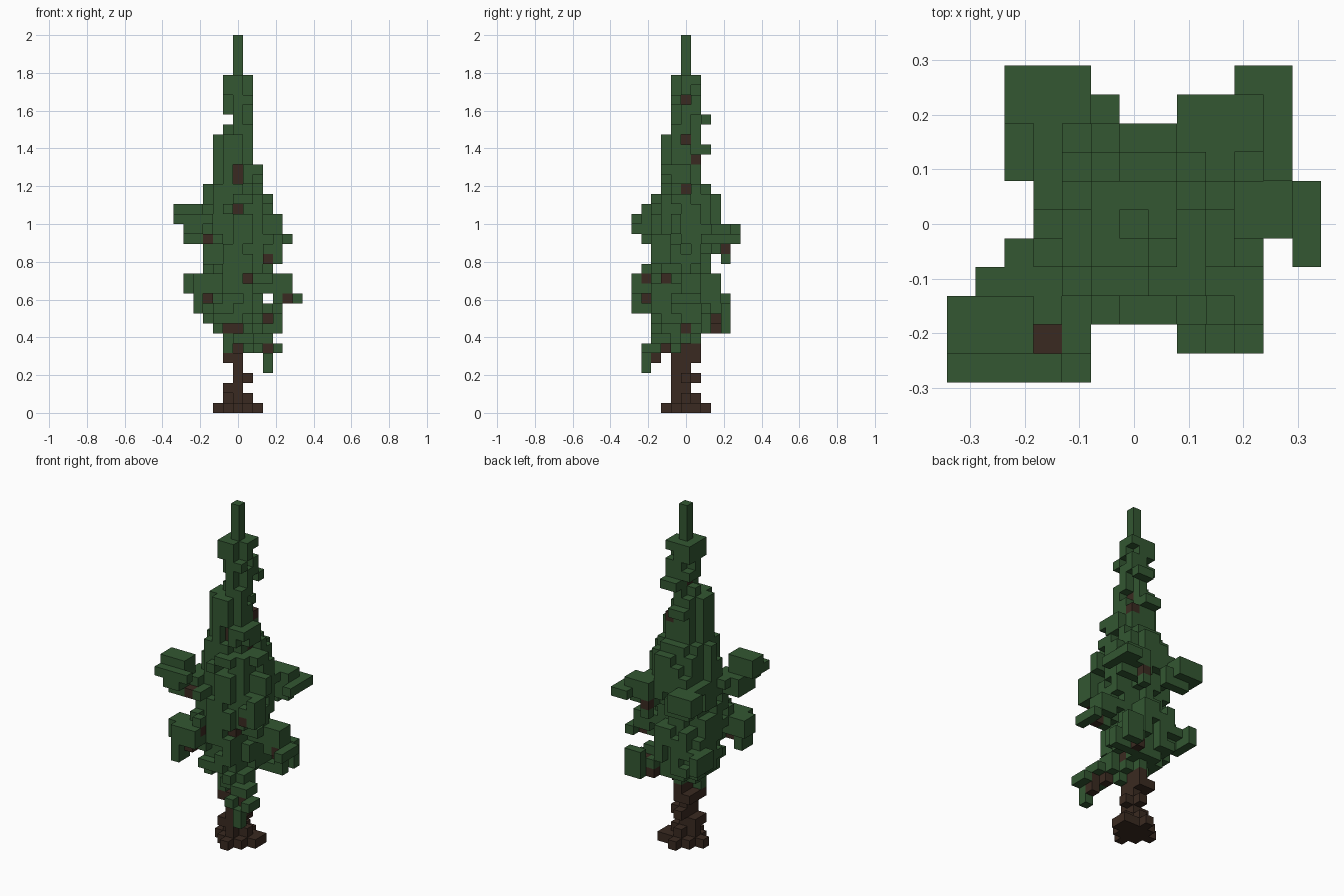
import bpy, bmesh, random
from itertools import product
from mathutils import Vector

cube = bpy.data.objects.get("Cube")
if cube:
    bpy.data.objects.remove(cube, do_unlink=True)

random.seed(4)
UNIT = 2 / 38  # edge of one block


def material(name, rgb):
    m = bpy.data.materials.new(name)
    m.use_nodes = True
    m.diffuse_color = (*rgb, 1)
    m.node_tree.nodes["Principled BSDF"].inputs["Base Color"].default_value = (*rgb, 1)
    return m


def box(i0, i1, j0, j1, k0, k1):
    """All block positions between the given limits."""
    return set(product(range(i0, i1 + 1), range(j0, j1 + 1), range(k0, k1 + 1)))


def tower(base, tiers, rim):
    """Stack of elliptical layers; each tier is (layers, width, depth).
    Blocks on the rim are kept with the given chance."""
    cells, k = set(), base
    for layers, width, depth in tiers:
        columns = list(product(range(-(width // 2), (width + 1) // 2),
                               range(-(depth // 2), (depth + 1) // 2)))
        shift_x, shift_y = (1 - width % 2) / 2, (1 - depth % 2) / 2
        for _ in range(layers):
            for i, j in columns:
                d = (2 * (i + shift_x) / width) ** 2 + (2 * (j + shift_y) / depth) ** 2
                if d < 0.75 or (d < 1 and random.random() < rim):
                    cells.add((i, j, k))
            k += 1
    return cells


def branch(*tips, rise=1):
    """Clumps of blocks at the tip, joined to the axis by a limb from the last clump."""
    cells = set().union(*(box(*tip) for tip in tips))
    i0, i1, j0, j1, k0, k1 = tips[-1]
    outer = Vector((i0 + i1, j0 + j1, k0 + k1)) / 2
    inner = Vector((0, 0, outer.z + rise))
    for step in (0.25, 0.5, 0.75):
        centre = [round(c) for c in outer.lerp(inner, step)]
        cells.add(tuple(centre))
        for axis, side in product(range(3), (-1, 1)):
            cell = centre.copy()
            cell[axis] += side
            cells.add(tuple(cell))
    return cells


def build(name, cells, solid, mat):
    """Block mesh holding only the faces that touch open air."""
    bm = bmesh.new()
    corners = {}

    def vert(p):
        key = tuple(round(c * 2) for c in p)
        if key not in corners:
            corners[key] = bm.verts.new(p * UNIT)
        return corners[key]

    for cell in sorted(cells):
        centre = Vector(cell) + Vector((0, 0, 0.5))
        for axis, side in product(range(3), (-1, 1)):
            n, u = Vector(), Vector()
            n[axis] = side
            u[(axis + 1) % 3] = 1
            v = n.cross(u)
            if tuple(round(c) for c in Vector(cell) + n) not in solid:
                bm.faces.new([vert(centre + (n + d) / 2)
                              for d in (-u - v, u - v, u + v, v - u)])
    mesh = bpy.data.meshes.new(name)
    bm.to_mesh(mesh)
    bm.free()
    mesh.materials.append(mat)
    bpy.context.collection.objects.link(bpy.data.objects.new(name, mesh))


# Crown core, from the lowest leaves to the spire, with a few stray twigs
leaves = tower(7, [(1, 3, 4), (1, 5, 6), (5, 6, 7), (4, 7, 6), (4, 7, 7),
                   (1, 6, 5), (2, 5, 4), (3, 4, 4), (6, 3, 3), (4, 1, 1)], rim=0.65)
leaves -= box(-1, -1, -1, 1, 29, 29)
leaves |= box(0, 1, 2, 2, 29, 29) | box(-1, 0, 2, 2, 26, 26)
leaves |= box(2, 2, -2, -2, 24, 24) | box(-1, 1, -1, -1, 6, 6)

# Upper branches: front right, back right, back left, front left
leaves |= branch((-6, -4, -4, -3, 19, 20), (-6, -3, -5, -5, 19, 19),
                 (-5, -4, -5, -5, 18, 18), (-4, -3, -2, -1, 18, 18),
                 (-5, -3, -4, -2, 17, 18), rise=-1)
leaves -= box(-3, -3, -4, -4, 18, 20)
leaves |= box(-2, -2, -4, -4, 17, 17)
leaves |= branch((-3, -1, 4, 4, 16, 17), (-4, -2, 4, 5, 17, 18))
leaves |= branch((5, 5, 2, 5, 17, 17), (4, 4, 4, 5, 17, 17), (2, 2, 4, 4, 15, 15),
                 (2, 4, 3, 4, 16, 18))
leaves |= branch((4, 4, -1, -1, 18, 19), (4, 4, -3, -2, 15, 17))

# Lower branches: front right, back right, back left
leaves |= branch((-4, -4, -5, -4, 10, 13), (-3, -2, -5, -5, 12, 13),
                 (-2, -2, -4, -4, 14, 14), (-5, -2, -4, -3, 12, 13))
leaves |= branch((-4, -4, 2, 4, 10, 11))
leaves |= branch((3, 4, 2, 2, 8, 8), (3, 4, 4, 4, 8, 10), (4, 4, 2, 4, 8, 9))

# Left branch with a drooping tip, and the lowest hanging branch at front left
leaves |= branch((6, 6, -1, 1, 11, 11), (4, 5, 0, 0, 11, 11), (4, 5, 0, 1, 12, 13))
leaves |= branch((2, 2, -4, -4, 6, 6), (3, 3, -4, -4, 4, 5), (4, 4, -4, -3, 6, 6), rise=2)

# Trunk with a flared foot, running up inside the crown
wood = tower(0, [(1, 5, 5), (1, 3, 3), (1, 2, 2), (1, 1, 3), (1, 1, 2),
                 (1, 2, 3), (1, 1, 3), (24, 1, 1)], rim=0)
wood |= box(0, 1, 0, 0, 3, 3) | box(1, 2, 1, 1, 0, 0)
wood -= box(0, 0, -1, -1, 6, 6)

# Bare limbs inside the crown, with the leaves in front of them cleared
for i, j, k in ((0, 0, 6), (0, -1, 8), (-1, -1, 8), (0, -1, 20), (0, -1, 23),
                (0, -1, 24), (1, -2, 13), (3, -3, 15), (-3, -4, 17), (3, 3, 9),
                (5, 0, 11), (3, -3, 6)):
    wood.add((i, j, k))
    leaves -= {c for c in leaves if c[0] == i and c[2] == k and c[1] < j}

# Bare limbs seen from the left side, with the leaves outside them cleared
for i, j, k in ((0, 0, 31), (0, 0, 27), (1, 1, 25), (1, 0, 22), (2, 4, 16),
                (-2, -4, 13), (-3, -4, 11), (2, 3, 8), (3, 3, 9), (1, 0, 8),
                (2, -2, 6), (3, -3, 5)):
    wood.add((i, j, k))
    leaves -= {c for c in leaves if c[1] == j and c[2] == k and c[0] > i}

leaves -= wood
solid = leaves | wood
build("foliage", leaves, solid, material("dark green", (0.033, 0.096, 0.032)))
build("trunk_and_limbs", wood, solid, material("dark brown", (0.042, 0.023, 0.015)))
